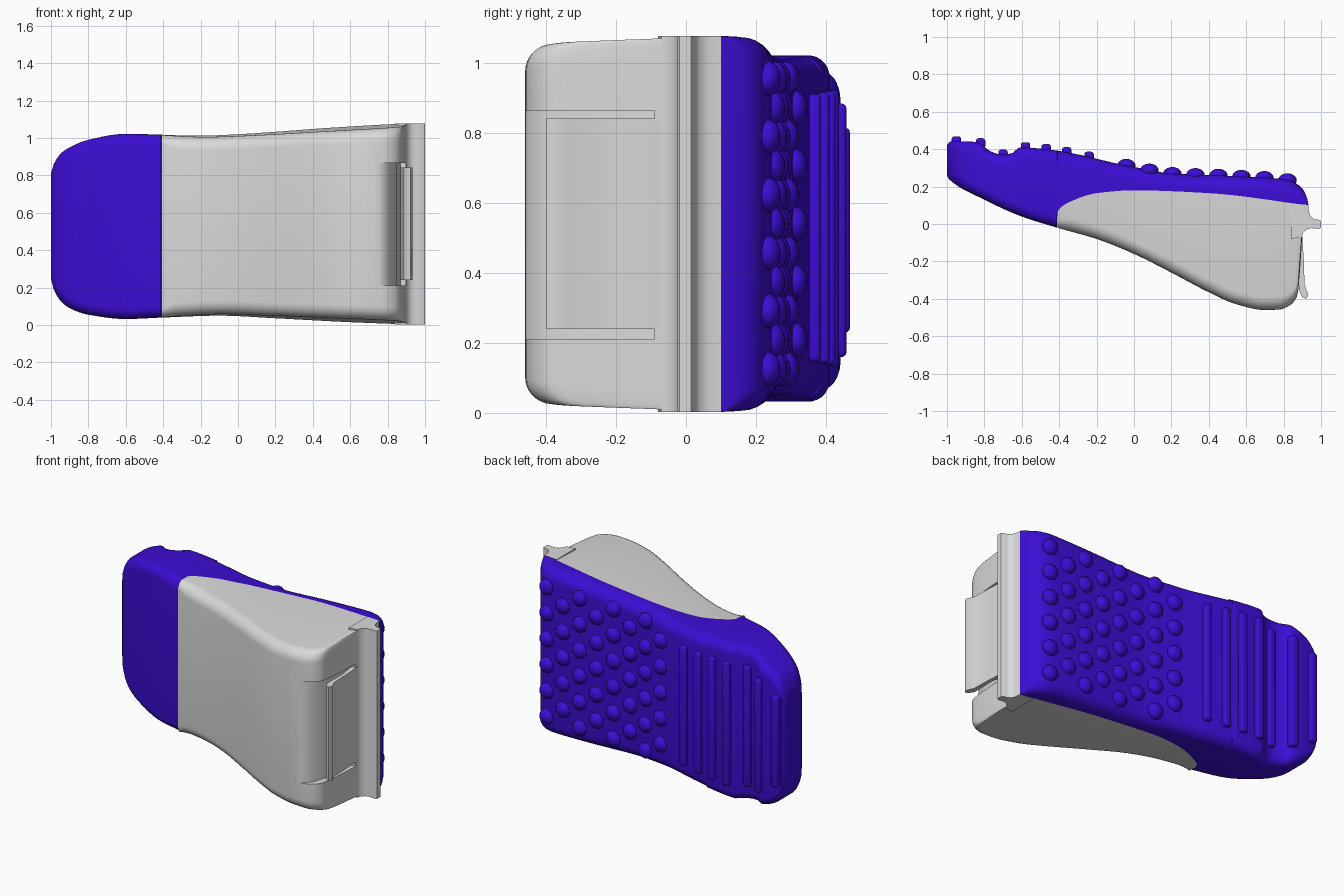
import bpy, bmesh, math
from mathutils import Matrix

if "Cube" in bpy.data.objects:
    bpy.data.objects.remove(bpy.data.objects["Cube"])


def material(name, rgb):
    m = bpy.data.materials.new(name)
    m.diffuse_color = (*rgb, 1)
    m.use_nodes = True
    m.node_tree.nodes["Principled BSDF"].inputs["Base Color"].default_value = m.diffuse_color
    return m


BLUE = material("blue rubber", (0.045, 0.004, 0.66))
GREY = material("light grey plastic", (0.7, 0.7, 0.7))


def finish(name, bm, mat, angle=40):
    bmesh.ops.recalc_face_normals(bm, faces=bm.faces)
    me = bpy.data.meshes.new(name)
    bm.to_mesh(me)
    bm.free()
    me.materials.append(mat)
    me.shade_smooth()
    me.set_sharp_from_angle(angle=math.radians(angle))
    ob = bpy.data.objects.new(name, me)
    bpy.context.collection.objects.link(ob)
    return ob


def curve(*pts):
    """Smooth monotone interpolation through (x, value) points."""
    n = len(pts)
    d = [(pts[i + 1][1] - pts[i][1]) / (pts[i + 1][0] - pts[i][0]) for i in range(n - 1)]
    m = [d[0]]
    for a, b in zip(d, d[1:]):
        m.append(2 * a * b / (a + b) if a * b > 0 else 0)
    m.append(d[-1])

    def f(x):
        x = min(max(x, pts[0][0]), pts[-1][0])
        i = max(k for k in range(n - 1) if pts[k][0] <= x)
        h = pts[i + 1][0] - pts[i][0]
        t = (x - pts[i][0]) / h
        return ((2*t**3 - 3*t*t + 1) * pts[i][1] + (t**3 - 2*t*t + t) * h * m[i]
                + (3*t*t - 2*t**3) * pts[i + 1][1] + (t**3 - t*t) * h * m[i + 1])
    return f


# outlines read along x
front = curve((-1, .26), (-.99, .24), (-.8, .13), (-.6, .04), (-.41, -.02), (-.2, -.08), (0, -.16),
              (.2, -.26), (.4, -.365), (.55, -.43), (.7, -.46), (.78, -.457), (.84, -.43),
              (.87, -.39), (.88, -.34), (.9, -.05))
seam = curve((-.41, .06), (-.4, .08), (-.35, .115), (-.2, .165), (0, .18), (.4, .165), (.93, .10))
back = curve((-1, .42), (-.985, .44), (-.9, .442), (-.83, .435), (-.77, .39), (-.7, .37), (-.65, .38),
             (-.61, .41), (-.47, .40), (-.3, .372), (-.1, .325), (0, .305), (.2, .27), (.5, .258),
             (.8, .24), (.86, .22), (.9, .19), (.925, .14), (.932, .105))
top = curve((-1, .81), (-.985, .86), (-.95, .915), (-.9, .95), (-.8, .99), (-.6, 1.022), (-.2, 1.012),
            (0, 1.02), (.2, 1.033), (.5, 1.055), (.9, 1.077), (1, 1.08))
bottom = curve((-1, .25), (-.985, .19), (-.95, .13), (-.9, .09), (-.8, .055), (-.6, .032), (-.4, .04),
               (-.1, .05), (.2, .036), (.6, .015), (1, 0))


def section(x, y0, y1, r0, r1, taper=0):
    """Rounded rectangle in y and z, narrowing towards the front by taper."""
    z0, z1 = bottom(x), top(x)
    t = max(y1 - y0, .002)
    r0, r1 = min(r0, t * .45), min(r1, t * .9 if r0 == 0 else t * .5)
    out = []
    corners = ((y0 + r0, z0 + r0, r0, 180), (y1 - r1, z0 + r1, r1, 270),
               (y1 - r1, z1 - r1, r1, 0), (y0 + r0, z1 - r0, r0, 90))
    for k, (cy, cz, r, a0) in enumerate(corners):
        for i in range(8):
            a = math.radians(a0 + 90 * i / 7)
            y = cy + r * math.cos(a)
            s = taper * (y1 - y) * (1 if k < 2 else -1)
            out.append((x, y, cz + r * math.sin(a) + s))
    return out


def loft(name, sections, mat):
    bm = bmesh.new()
    rings = [[bm.verts.new(p) for p in s] for s in sections]
    n = len(rings[0])
    for a, b in zip(rings, rings[1:]):
        for i in range(n):
            j = (i + 1) % n
            bm.faces.new((a[i], a[j], b[j], b[i]))
    bm.faces.new(rings[0])
    bm.faces.new(rings[-1])
    bmesh.ops.remove_doubles(bm, verts=bm.verts, dist=1e-5)
    return finish(name, bm, mat)


def prism(name, pts, z0, z1, mat):
    bm = bmesh.new()
    f = bm.faces.new([bm.verts.new((x, y, z0)) for x, y in pts])
    g = bmesh.ops.extrude_face_region(bm, geom=[f])
    bmesh.ops.translate(bm, vec=(0, 0, z1 - z0),
                        verts=[v for v in g["geom"] if isinstance(v, bmesh.types.BMVert)])
    return finish(name, bm, mat, 50)


def steps(a, b, n):
    return [a + (b - a) * i / n for i in range(n + 1)]


# blue sole: full thickness at the toe, a pad behind the grey body elsewhere
toe = [-1, -.995, -.985, -.97] + steps(-.95, -.412, 32)
pad = [-.41, -.405, -.4, -.385] + steps(-.37, .84, 44) + [.86, .88, .9, .912, .922, .928, .932]
loft("sole", [section(x, front(x), back(x), .06, .06) for x in toe]
     + [section(x, seam(x), back(x), 0, .075) for x in pad], BLUE)

# grey body
xs = [-.41, -.405, -.4, -.385] + steps(-.37, .82, 40) + [.84, .855, .865, .87, .875, .88, .89, .9]
body = loft("body", [section(x, front(x), seam(x), .07, 0, .035) for x in xs], GREY)

# recess in the end of the body
cutter = prism("recess_cutter", [(.7, -.475), (.78, -.45), (.82, -.40), (.85, -.30), (.87, -.09),
                                 (1.1, -.09), (1.1, -.6), (.7, -.6)], .21, .865, GREY)
cutter.hide_render = True
mod = body.modifiers.new("recess", 'BOOLEAN')
mod.operation = 'DIFFERENCE'
mod.solver = 'EXACT'
mod.object = cutter
bpy.context.view_layer.objects.active = body
bpy.ops.object.modifier_apply(modifier="recess")
bpy.data.objects.remove(cutter)
body.data.set_sharp_from_angle(angle=math.radians(40))

# clip plate in the recess
prism("clip_plate", [(.86, -.07), (.90, -.07), (.908, -.2), (.912, -.33), (.932, -.375), (.922, -.4),
                     (.90, -.39), (.882, -.355), (.885, -.2)], .24, .842, GREY)

# full height lip at the end
prism("end_lip", [(.84, -.08), (.897, -.07), (.905, -.045), (.925, -.028), (.95, -.022), (.99, -.026),
                  (1, -.018), (1, .015), (.99, .022), (.965, .025), (.945, .04), (.935, .065),
                  (.931, .102), (.84, .11)], .002, 1.078, GREY)

# staggered grip domes
bm = bmesh.new()
for c in range(8):
    x = .82 - .123 * c
    odd = c % 2
    for k in range(6 - odd):
        z = .54 + .166 * (k - (5 - odd) / 2)
        bmesh.ops.create_uvsphere(bm, u_segments=20, v_segments=12, radius=1, matrix=
                                  Matrix.Translation((x, back(x) - .003, z))
                                  @ Matrix.Diagonal((.05, .038, .05, 1)))
finish("grip_domes", bm, BLUE)

# grip ridges across the toe
bm = bmesh.new()
for x in (-.24, -.36, -.47, -.58, -.7, -.82, -.95):
    z0, z1 = bottom(x) + .1, top(x) - .1
    bmesh.ops.create_cube(bm, size=1, matrix=Matrix.Translation((x, back(x), (z0 + z1) / 2))
                          @ Matrix.Diagonal((.05, .055, z1 - z0, 1)))
bmesh.ops.bevel(bm, geom=bm.edges[:], offset=.014, segments=3, affect='EDGES', profile=.5)
finish("grip_ridges", bm, BLUE)
